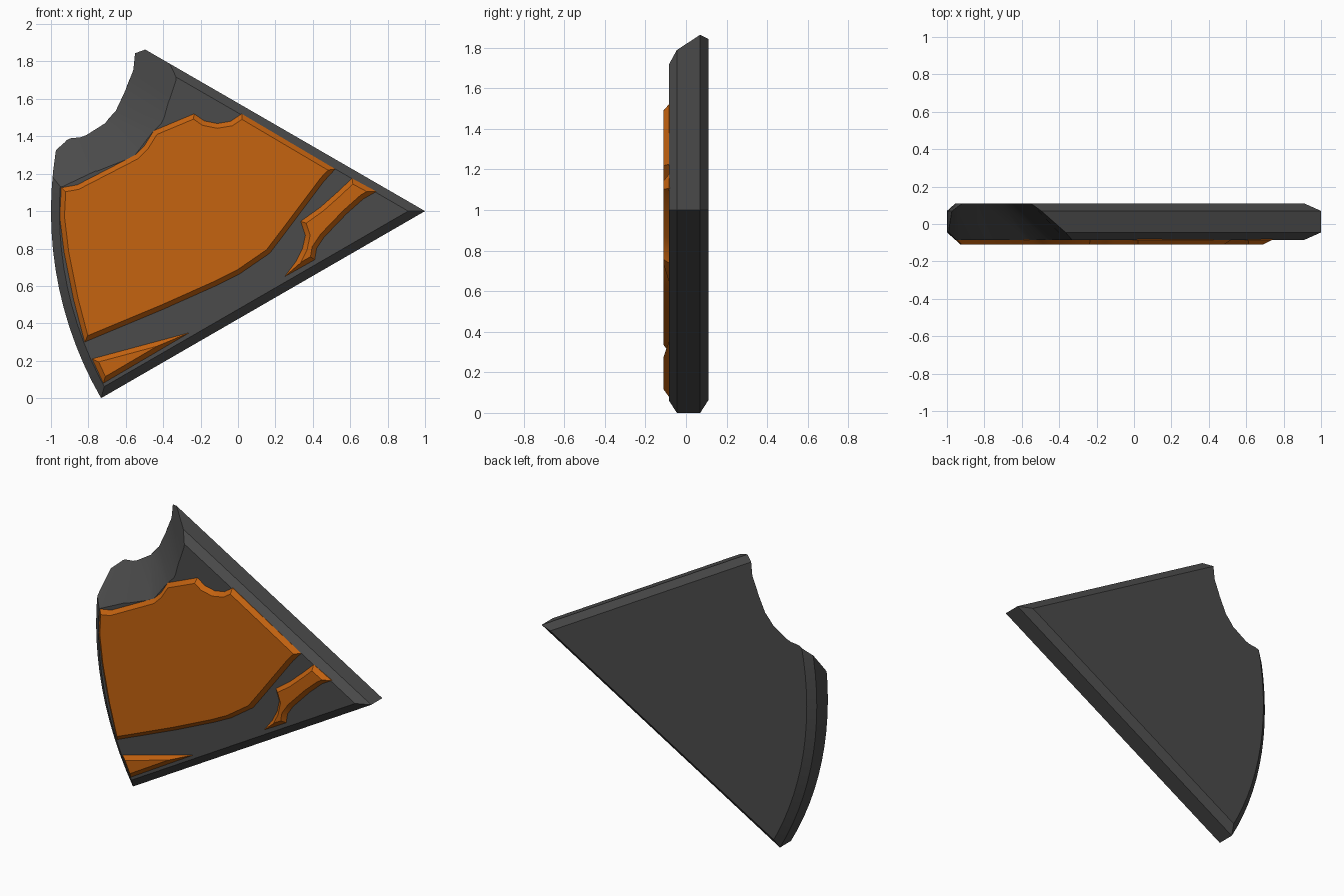
import bpy, bmesh, math
from mathutils import Vector

if "Cube" in bpy.data.objects:
    bpy.data.objects.remove(bpy.data.objects["Cube"])


def material(name, color):
    m = bpy.data.materials.new(name)
    m.diffuse_color = (*color, 1)
    m.use_nodes = True
    m.node_tree.nodes["Principled BSDF"].inputs["Base Color"].default_value = m.diffuse_color
    return m


def inset(pts, d):
    """Mitred inward offset of a closed counter-clockwise outline."""
    pts = [Vector(p) for p in pts]
    if sum(a.x * b.y - b.x * a.y for a, b in zip(pts, pts[1:] + pts[:1])) < 0:
        d = -d
    out = []
    for i, p in enumerate(pts):
        u = (p - pts[i - 1]).normalized()
        v = (pts[(i + 1) % len(pts)] - p).normalized()
        n = Vector((-u.y, u.x)) + Vector((-v.y, v.x))
        out.append(p + n * (2 * d / n.length_squared))
    return out


def loft(name, layers, mat=None):
    """Skin a stack of (y, outline) layers and cap both ends."""
    bm = bmesh.new()
    rings = [[bm.verts.new((p[0], y, p[1])) for p in pts] for y, pts in layers]
    for a, b in zip(rings, rings[1:]):
        for i in range(len(a)):
            j = (i + 1) % len(a)
            bm.faces.new((a[i], a[j], b[j], b[i]))
    bm.faces.new(rings[0])
    bm.faces.new(rings[-1])
    bmesh.ops.recalc_face_normals(bm, faces=bm.faces)
    me = bpy.data.meshes.new(name)
    bm.to_mesh(me)
    bm.free()
    ob = bpy.data.objects.new(name, me)
    bpy.context.collection.objects.link(ob)
    if mat:
        me.materials.append(mat)
    return ob


def activate(ob):
    bpy.ops.object.select_all(action='DESELECT')
    ob.select_set(True)
    bpy.context.view_layer.objects.active = ob


dark = material("dark_grey", (0.07, 0.07, 0.07))
orange = material("orange", (0.56, 0.125, 0.005))

# Wedge body: 60 degree sector with chamfered rims
N = 20
sector = [(1, 1)]
for i in range(N + 1):
    a = math.radians(150 + 60 * i / N)
    sector.append((1 + 2 * math.cos(a), 1 + 2 * math.sin(a)))
small = inset(sector, 0.045)
body = loft("wedge_body", [(-0.085, small), (-0.045, sector), (0.07, sector), (0.11, small)], dark)

# Sloped bite taken from the upper left corner
back = [(-.55, 2.05), (-.55, 1.85), (-.565, 1.74), (-.60, 1.65), (-.66, 1.53),
        (-.71, 1.47), (-.84, 1.395), (-.925, 1.375), (-1.1, 1.37)]
front = [(-.29, 1.95), (-.33, 1.72), (-.365, 1.60), (-.395, 1.50), (-.45, 1.43),
         (-.55, 1.30), (-.75, 1.215), (-.94, 1.13), (-1.1, 1.06)]
far = [(-1.6, 1.2), (-1.6, 2.6), (-.4, 2.6)]


def slice_at(y):
    t = (y + 0.085) / 0.195
    return [Vector(f).lerp(Vector(b), t) if 0 <= t <= 1 else Vector(f) + (Vector(b) - Vector(f)) * t
            for f, b in zip(front, back)] + [Vector(p) for p in far]


cutter = loft("bite_cutter", [(-0.15, slice_at(-0.15)), (0.15, slice_at(0.15))])
cutter.hide_render = True
mod = body.modifiers.new("bite", 'BOOLEAN')
mod.operation = 'DIFFERENCE'
mod.solver = 'EXACT'
mod.object = cutter
activate(body)
bpy.ops.object.modifier_apply(modifier="bite")
bpy.data.objects.remove(cutter, do_unlink=True)
bpy.ops.object.shade_smooth_by_angle(angle=math.radians(30))

# Raised orange plates with bevelled edges
plates = {
    "large_plate": [(-.945, 1.125), (-.86, 1.14), (-.55, 1.30), (-.50, 1.35), (-.45, 1.43),
                    (-.235, 1.52), (-.18, 1.482), (-.11, 1.468), (-.04, 1.48), (.02, 1.52),
                    (.52, 1.225), (.46, 1.16), (.37, 1.04), (.25, .88), (.17, .775),
                    (.01, .665), (-.12, .60), (-.40, .475), (-.82, .30), (-.88, .53),
                    (-.93, .78), (-.953, .97)],
    "small_plate": [(.61, 1.175), (.74, 1.105), (.67, 1.065), (.58, .985), (.46, .86),
                    (.42, .80), (.41, .74), (.25, .65), (.31, .73), (.345, .80),
                    (.36, .87), (.335, .945), (.44, 1.02), (.53, 1.10)],
    "corner_plate": [(-.78, .21), (-.26, .35), (-.72, .08)],
}
for name, pts in plates.items():
    ob = loft(name, [(-0.08, pts), (-0.085, pts), (-0.11, inset(pts, 0.025))], orange)
    activate(ob)
    bpy.ops.object.shade_smooth_by_angle(angle=math.radians(30))
